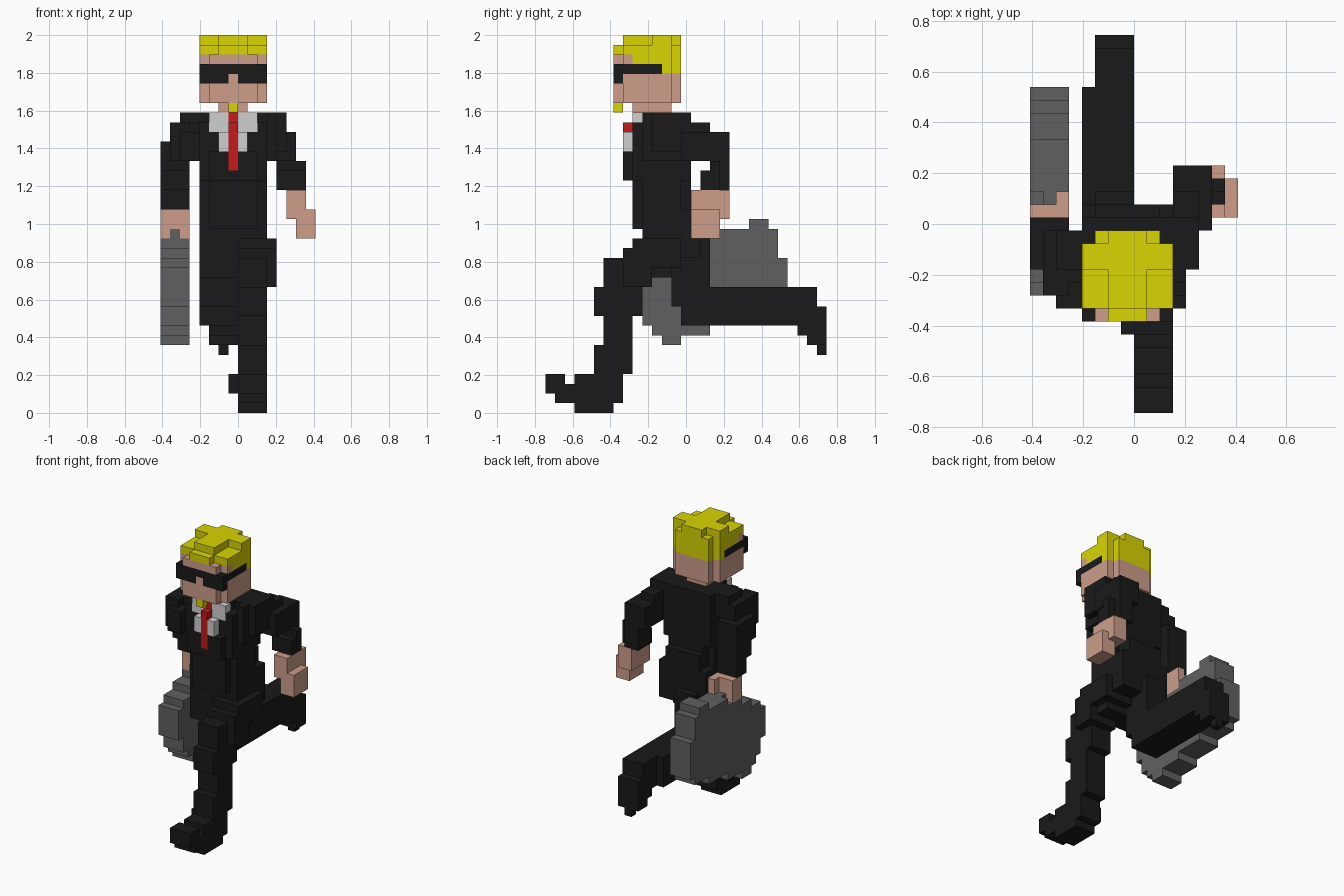
import bpy, bmesh
from mathutils import Vector

if "Cube" in bpy.data.objects:
    bpy.data.objects.remove(bpy.data.objects["Cube"], do_unlink=True)

UNIT = 2 / 39                       # edge of one block
ORIGIN = Vector((0, 14.5, 0))       # grid offset that centres the figure
COLOURS = {
    "dark_cloth": (.01, .01, .01),
    "skin": (.61, .34, .255),
    "blond": (.69, .66, .001),
    "shirt_white": (.63, .63, .63),
    "tie_red": (.57, .009, .011),
    "case_grey": (.118, .118, .118),
}


def make_material(name, rgb):
    mat = bpy.data.materials.new(name)
    mat.use_nodes = True
    mat.diffuse_color = (*rgb, 1)
    mat.node_tree.nodes["Principled BSDF"].inputs["Base Color"].default_value = (*rgb, 1)
    return mat


materials = {name: make_material(name, rgb) for name, rgb in COLOURS.items()}
cells = {}      # grid cell -> part name
part_colour = {}


def part(name, colour):
    """Return a function that fills half-open cell ranges with this part."""
    part_colour[name] = colour

    def fill(x, y, z):
        for i in range(*x):
            for j in range(*y):
                for k in range(*z):
                    cells[i, j, k] = name
    return fill


def carve(x, y, z):
    for i in range(*x):
        for j in range(*y):
            for k in range(*z):
                cells.pop((i, j, k), None)


# Jacket: trunk, chest and flared back hem, with rounded waist corners
jacket = part("jacket", "dark_cloth")
jacket(x=(-4, 3), y=(9, 15), z=(19, 30))
jacket(x=(-4, 3), y=(10, 15), z=(17, 19))
jacket(x=(-3, 2), y=(10, 15), z=(30, 31))
jacket(x=(-4, 3), y=(11, 15), z=(30, 31))
jacket(x=(-3, 2), y=(8, 9), z=(24, 27))
for side in (-4, 2):
    for depth in (9, 14):
        carve((side, side + 1), (depth, depth + 1), (19, 24))
jacket(x=(-4, 3), y=(14, 16), z=(17, 21))
jacket(x=(-3, 2), y=(15, 16), z=(21, 23))

# Right arm, reaching down and slightly back to the case
right_arm = part("right_arm", "dark_cloth")
right_arm(x=(-6, -4), y=(8, 13), z=(26, 29))
right_arm(x=(-6, -4), y=(10, 14), z=(28, 30))
right_arm(x=(-6, -4), y=(11, 14), z=(30, 31))
right_arm(x=(-7, -5), y=(9, 14), z=(26, 30))
right_arm(x=(-8, -5), y=(11, 15), z=(25, 28))
right_arm(x=(-8, -5), y=(12, 15), z=(23, 25))
right_arm(x=(-8, -5), y=(13, 15), z=(21, 23))

# Left arm, elbow pulled back
left_arm = part("left_arm", "dark_cloth")
left_arm(x=(3, 4), y=(10, 15), z=(26, 31))
left_arm(x=(4, 5), y=(11, 15), z=(27, 31))
left_arm(x=(3, 5), y=(12, 17), z=(27, 30))
left_arm(x=(3, 6), y=(14, 19), z=(26, 29))
left_arm(x=(4, 6), y=(17, 19), z=(23, 27))
left_arm(x=(4, 7), y=(16, 18), z=(23, 25))
left_arm(x=(6, 7), y=(17, 18), z=(25, 26))

# Left leg, striding forward: heights with their depth ranges
left_leg = part("left_leg", "dark_cloth")
for depth, height in (
        ((9, 16), (17, 18)), ((8, 16), (16, 17)), ((6, 14), (15, 16)),
        ((6, 13), (14, 15)), ((6, 11), (13, 14)), ((5, 10), (10, 13)),
        ((6, 9), (7, 10)), ((5, 9), (4, 7))):
    left_leg((0, 3), depth, height)
left_leg(x=(3, 4), y=(9, 14), z=(17, 18))
left_leg(x=(3, 4), y=(8, 14), z=(15, 17))
left_leg(x=(3, 4), y=(8, 11), z=(13, 15))

# Left shoe with raised toe
left_shoe = part("left_shoe", "dark_cloth")
left_shoe(x=(0, 3), y=(3, 8), z=(1, 4))
left_shoe(x=(0, 3), y=(1, 3), z=(1, 3))
left_shoe(x=(0, 3), y=(0, 2), z=(2, 4))
left_shoe(x=(0, 3), y=(3, 7), z=(0, 1))
left_shoe(x=(-1, 0), y=(6, 7), z=(2, 4))

# Right leg, shin trailing level behind
right_leg = part("right_leg", "dark_cloth")
right_leg(x=(-4, 0), y=(10, 16), z=(14, 18))
right_leg(x=(-3, 0), y=(13, 17), z=(13, 18))
right_leg(x=(-4, 0), y=(13, 16), z=(11, 15))
right_leg(x=(-4, 0), y=(14, 25), z=(9, 13))
right_leg(x=(-3, 0), y=(25, 27), z=(9, 13))

# Right shoe, toe pointing down
right_shoe = part("right_shoe", "dark_cloth")
right_shoe(x=(-3, 0), y=(26, 28), z=(8, 13))
right_shoe(x=(-3, 0), y=(27, 29), z=(7, 11))
right_shoe(x=(-2, -1), y=(28, 29), z=(6, 7))

# Shirt and tie
shirt = part("shirt", "shirt_white")
shirt(x=(-3, 2), y=(9, 10), z=(29, 31))
shirt(x=(-2, 1), y=(8, 9), z=(27, 29))
tie = part("tie", "tie_red")
tie(x=(-1, 0), y=(8, 9), z=(25, 30))
tie(x=(-1, 0), y=(9, 10), z=(30, 31))

# Head and neck, with cut vertical corners
head = part("head", "skin")
head(x=(-2, 1), y=(9, 13), z=(31, 32))
head(x=(-4, 3), y=(8, 13), z=(32, 37))
head(x=(-3, 2), y=(7, 14), z=(32, 37))

# Hair: crown, cross-shaped top, back and beard tuft
hair = part("hair", "blond")
hair(x=(-4, 3), y=(8, 13), z=(37, 38))
hair(x=(-3, 2), y=(8, 14), z=(36, 38))
hair(x=(-2, 1), y=(7, 8), z=(37, 38))
hair(x=(-2, 1), y=(8, 14), z=(38, 39))
hair(x=(-4, 3), y=(11, 13), z=(38, 39))
hair(x=(-4, 3), y=(9, 13), z=(36, 37))
hair(x=(-4, 3), y=(12, 13), z=(35, 37))
hair(x=(-3, 2), y=(13, 14), z=(35, 37))
hair(x=(-1, 0), y=(7, 8), z=(31, 32))

# Wraparound glasses with a nose notch
glasses = part("glasses", "dark_cloth")
glasses(x=(-4, 3), y=(7, 8), z=(34, 36))
for side in (-4, 2):
    glasses(x=(side, side + 1), y=(8, 12), z=(35, 36))
head(x=(-1, 0), y=(7, 8), z=(34, 35))

# Case: tilted slab described by column bands
case = part("briefcase", "case_grey")
for depth, height in (
        ((9, 10), (11, 15)), ((10, 11), (9, 16)), ((11, 12), (8, 16)),
        ((12, 14), (7, 17)), ((14, 17), (8, 18)), ((17, 21), (9, 19)),
        ((21, 23), (10, 20)), ((23, 24), (10, 19)), ((24, 25), (11, 16))):
    case((-8, -5), depth, height)

# Hands
right_hand = part("right_hand", "skin")
right_hand(x=(-8, -5), y=(14, 16), z=(18, 21))
right_hand(x=(-6, -5), y=(16, 17), z=(18, 21))
case(x=(-7, -6), y=(14, 17), z=(18, 19))
left_hand = part("left_hand", "skin")
left_hand(x=(5, 7), y=(15, 19), z=(20, 23))
left_hand(x=(6, 8), y=(15, 18), z=(18, 21))

# Turn the exposed cell sides of every part into a mesh
AXES = [Vector(a) for a in ((1, 0, 0), (0, 1, 0), (0, 0, 1))]
for name, colour in part_colour.items():
    bm = bmesh.new()
    for cell in (c for c, owner in cells.items() if owner == name):
        centre = Vector(cell) + Vector((.5, .5, .5)) - ORIGIN
        for a in range(3):
            for sign in (-1, 1):
                n = AXES[a] * sign
                if tuple(int(c + d) for c, d in zip(cell, n)) in cells:
                    continue
                u = AXES[(a + 1) % 3]
                v = n.cross(u)
                corners = (-u - v, u - v, u + v, v - u)
                bm.faces.new([bm.verts.new((centre + (n + c) / 2) * UNIT) for c in corners])
    bmesh.ops.remove_doubles(bm, verts=bm.verts, dist=UNIT / 100)
    bmesh.ops.dissolve_limit(bm, angle_limit=.01, verts=bm.verts, edges=bm.edges)
    mesh = bpy.data.meshes.new(name)
    bm.to_mesh(mesh)
    bm.free()
    mesh.materials.append(materials[colour])
    bpy.context.collection.objects.link(bpy.data.objects.new(name, mesh))
